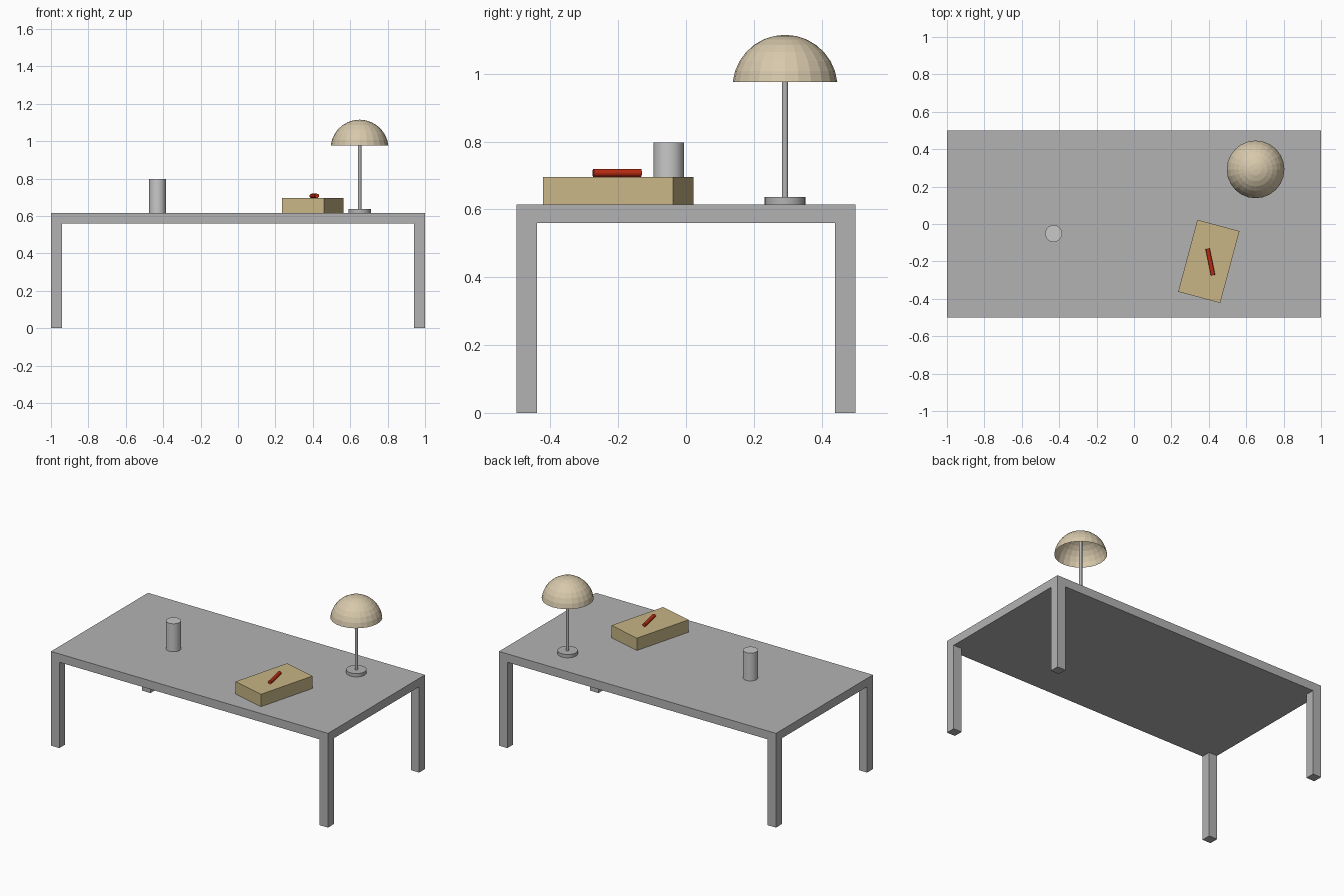
import bpy, bmesh, math
from mathutils import Matrix

if "Cube" in bpy.data.objects:
    bpy.data.objects.remove(bpy.data.objects["Cube"])


def material(name, rgb):
    m = bpy.data.materials.new(name)
    m.diffuse_color = (*rgb, 1)
    m.use_nodes = True
    m.node_tree.nodes["Principled BSDF"].inputs["Base Color"].default_value = m.diffuse_color
    return m


grey = material("table grey", (0.45, 0.45, 0.45))
light_grey = material("light grey", (0.58, 0.58, 0.58))
tan = material("tan", (0.57, 0.46, 0.235))
cream = material("cream", (0.68, 0.58, 0.41))
red = material("red", (0.50, 0.025, 0.006))


def finish(name, bm, mat, smooth=False):
    bmesh.ops.recalc_face_normals(bm, faces=bm.faces)
    me = bpy.data.meshes.new(name)
    bm.to_mesh(me)
    bm.free()
    me.materials.append(mat)
    ob = bpy.data.objects.new(name, me)
    bpy.context.collection.objects.link(ob)
    if smooth:
        bpy.ops.object.select_all(action='DESELECT')
        ob.select_set(True)
        bpy.context.view_layer.objects.active = ob
        bpy.ops.object.shade_smooth_by_angle(angle=math.radians(30))
    return ob


def box(name, size, loc, mat, turn=0):
    bm = bmesh.new()
    bmesh.ops.create_cube(bm, size=1, matrix=Matrix.Translation(loc)
                          @ Matrix.Rotation(math.radians(turn), 4, 'Z')
                          @ Matrix.Diagonal((*size, 1)))
    return finish(name, bm, mat)


def cylinder(name, r, length, loc, mat, rot=Matrix(), sides=32):
    bm = bmesh.new()
    bmesh.ops.create_cone(bm, cap_ends=True, segments=sides, radius1=r, radius2=r,
                          depth=length, matrix=Matrix.Translation(loc) @ rot)
    return finish(name, bm, mat, True)


TOP = 0.615

# Table: slab and four square corner legs
box("table_top", (2, 1, 0.055), (0, 0, TOP - 0.0275), grey)
for sx, side in ((-1, "left"), (1, "right")):
    for sy, end in ((-1, "front"), (1, "back")):
        box(f"{end}_{side}_leg", (0.06, 0.06, 0.56), (sx * 0.97, sy * 0.47, 0.28), grey)

# Cup
cylinder("cup", 0.045, 0.182, (-0.43, -0.051, TOP + 0.091), light_grey)

# Book with a pen lying on it
box("book", (0.233, 0.398, 0.081), (0.4, -0.2, TOP + 0.0405), tan, -15)
pen_turn = Matrix.Rotation(math.radians(11.5), 4, 'Z') @ Matrix.Rotation(math.pi / 2, 4, 'X')
cylinder("pen", 0.0115, 0.144, (0.408, -0.203, 0.7075), red, pen_turn, 16)

# Lamp: round foot, thin pole, open dome shade
LX, LY = 0.65, 0.292
cylinder("lamp_base", 0.06, 0.022, (LX, LY, TOP + 0.011), grey)
cylinder("lamp_pole", 0.0095, 0.455, (LX, LY, 0.8625), grey, sides=16)

R, RIM = 0.155, math.radians(6)
bm = bmesh.new()
bands = 7
profile = []
for i in range(bands + 1):
    a = RIM + i * math.radians(12)
    profile.append(bm.verts.new((R * math.cos(a), 0, R * (math.sin(a) - math.sin(RIM)))))
profile.append(bm.verts.new((0, 0, R * (1 - math.sin(RIM)))))
edges = [bm.edges.new(pair) for pair in zip(profile, profile[1:])]
bmesh.ops.spin(bm, geom=profile + edges, cent=(0, 0, 0), axis=(0, 0, 1),
               angle=2 * math.pi, steps=24)
bmesh.ops.remove_doubles(bm, verts=bm.verts, dist=1e-4)
shade = finish("lamp_shade", bm, cream)
shade.location = (LX, LY, 0.976)
